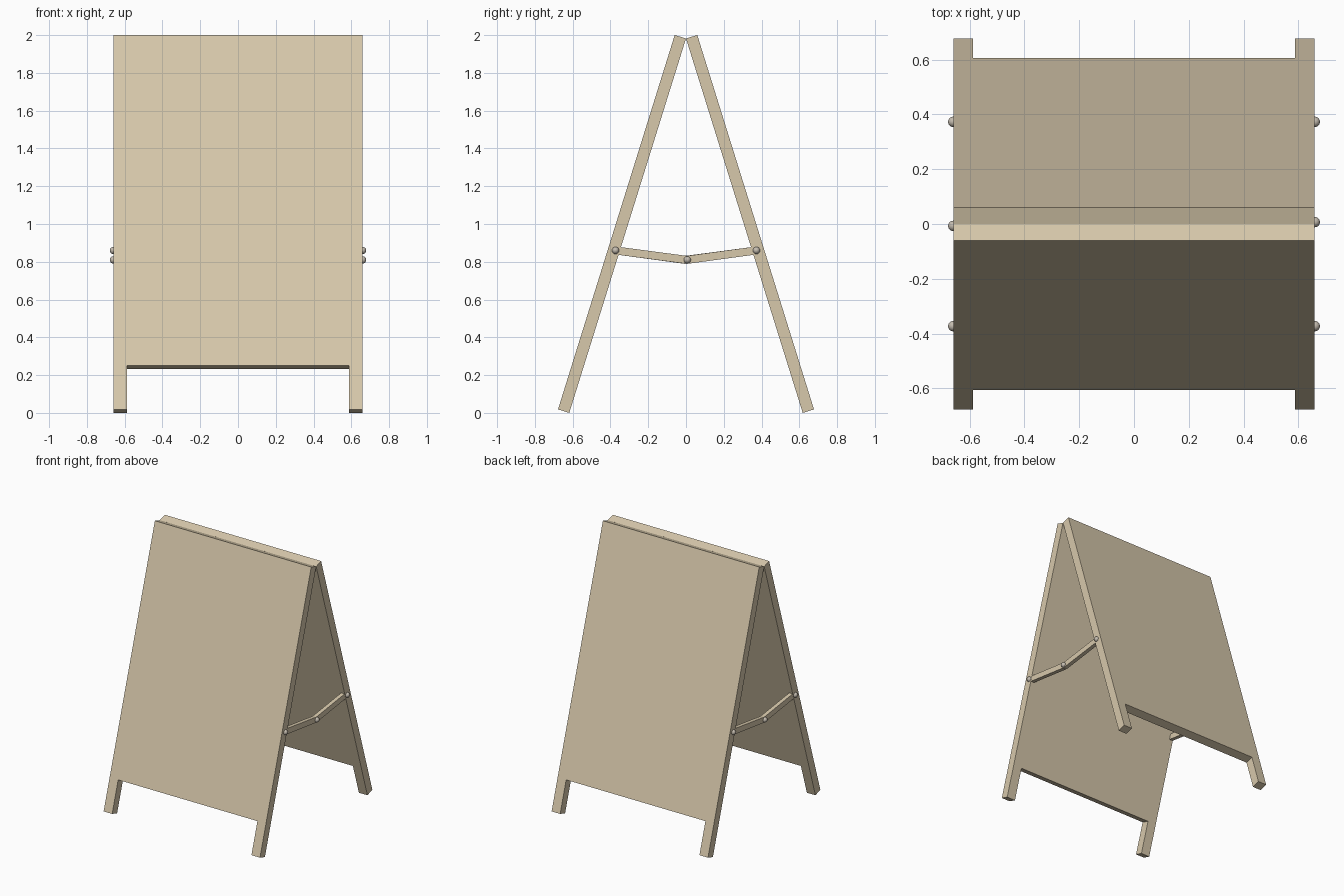
import bpy, bmesh, math
from mathutils import Matrix, Vector

if "Cube" in bpy.data.objects:
    bpy.data.objects.remove(bpy.data.objects["Cube"])

WOOD = bpy.data.materials.new("wood")
WOOD.diffuse_color = (0.68, 0.58, 0.41, 1)
WOOD.use_nodes = True
WOOD.node_tree.nodes["Principled BSDF"].inputs["Base Color"].default_value = WOOD.diffuse_color
METAL = bpy.data.materials.new("metal")
METAL.diffuse_color = (0.55, 0.50, 0.43, 1)
METAL.use_nodes = True
METAL.node_tree.nodes["Principled BSDF"].inputs["Base Color"].default_value = METAL.diffuse_color

TILT = math.atan2(0.618, 1.982)   # lean of each board
LENGTH, THICK = 2.076, 0.0625
HALF_W, LEG_IN, NOTCH = 0.66, 0.588, 0.243


def finish(name, bm, mat):
    bmesh.ops.recalc_face_normals(bm, faces=bm.faces)
    me = bpy.data.meshes.new(name)
    bm.to_mesh(me)
    bm.free()
    me.materials.append(mat)
    ob = bpy.data.objects.new(name, me)
    bpy.context.collection.objects.link(ob)
    return ob


# Leaning board with two feet cut from the same outline
def board(name, turn):
    outline = [(-HALF_W, 0), (-LEG_IN, 0), (-LEG_IN, NOTCH), (LEG_IN, NOTCH),
               (LEG_IN, 0), (HALF_W, 0), (HALF_W, LENGTH), (-HALF_W, LENGTH)]
    bm = bmesh.new()
    face = bm.faces.new([bm.verts.new((x, 0, z)) for x, z in outline])
    ext = bmesh.ops.extrude_face_region(bm, geom=[face])
    verts = [v for v in ext["geom"] if isinstance(v, bmesh.types.BMVert)]
    bmesh.ops.translate(bm, verts=verts, vec=(0, -THICK, 0))
    bm.transform(turn @ Matrix.Translation((0, -0.618, 0))
                 @ Matrix.Rotation(-TILT, 4, 'X'))
    finish(name, bm, WOOD)


# Flat brace bar between two points in the side plane
def bar(name, turn, a, b):
    a, b = Vector(a), Vector(b)
    d = b - a
    bm = bmesh.new()
    bmesh.ops.create_cube(bm, size=1)
    bm.transform(turn @ Matrix.Translation((a + b) / 2)
                 @ Matrix.Rotation(math.atan2(d.z, d.y), 4, 'X')
                 @ Matrix.Diagonal((0.03, d.length, 0.042, 1)))
    finish(name, bm, WOOD)


# Round-headed rivet
def rivet(name, turn, p):
    bm = bmesh.new()
    bmesh.ops.create_uvsphere(bm, u_segments=16, v_segments=10, radius=0.019)
    bm.transform(turn @ Matrix.Translation(p) @ Matrix.Rotation(math.pi / 2, 4, 'Y'))
    for f in bm.faces:
        f.smooth = True
    finish(name, bm, METAL)


# Everything repeats by a half turn about the vertical axis
for i, (side, half) in enumerate((("front", "right"), ("back", "left"))):
    turn = Matrix.Rotation(math.pi * i, 4, 'Z')
    board(side + "_board", turn)
    x = HALF_W - 0.016
    bar(half + "_brace_a", turn, (x, -0.373, 0.86), (x, 0.005, 0.81))
    bar(half + "_brace_b", turn, (x, 0.005, 0.81), (x, 0.373, 0.86))
    for part, y, z in (("a", -0.373, 0.86), ("middle", 0.007, 0.81), ("b", 0.373, 0.86)):
        rivet(half + "_rivet_" + part, turn, (HALF_W, y, z))
